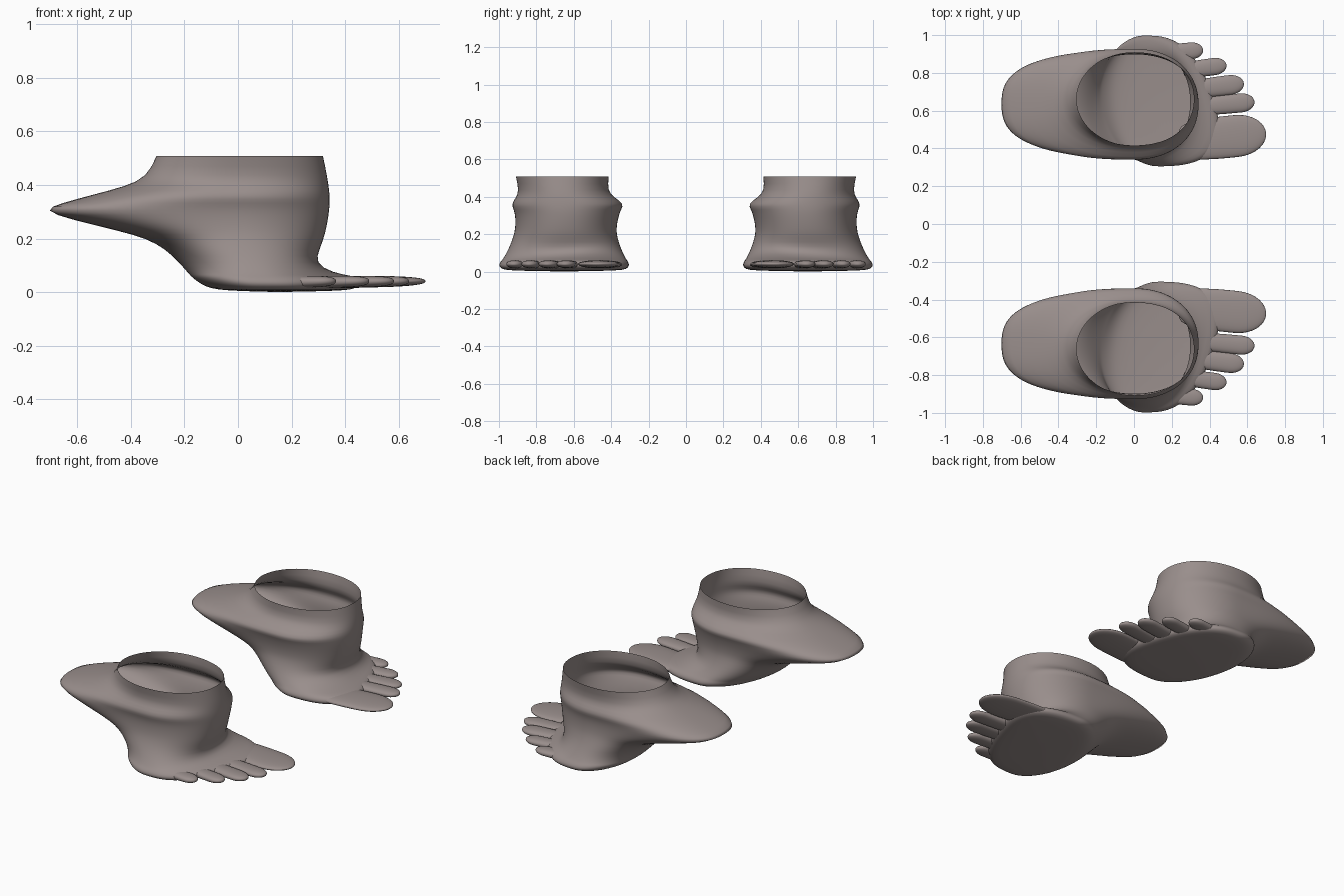
import bpy, bmesh, math

if "Cube" in bpy.data.objects:
    bpy.data.objects.remove(bpy.data.objects["Cube"])

skin = bpy.data.materials.new("warm grey skin")
skin.diffuse_color = (0.32, 0.272, 0.262, 1)
skin.use_nodes = True
skin.node_tree.nodes["Principled BSDF"].inputs["Base Color"].default_value = skin.diffuse_color


def finish(name, bm):
    """Turn a bmesh into a smooth object, mirrored to make the opposite foot."""
    bmesh.ops.recalc_face_normals(bm, faces=bm.faces)
    mesh = bpy.data.meshes.new(name)
    bm.to_mesh(mesh)
    bm.free()
    mesh.materials.append(skin)
    mesh.shade_smooth()
    ob = bpy.data.objects.new(name, mesh)
    bpy.context.collection.objects.link(ob)
    sub = ob.modifiers.new("smooth", 'SUBSURF')
    sub.levels = sub.render_levels = 1
    mirror = ob.modifiers.new("other_foot", 'MIRROR')
    mirror.use_axis = (False, True, False)
    mirror.use_clip = False
    mirror.use_mirror_merge = False
    return ob


def bridge(bm, rings):
    for a, b in zip(rings, rings[1:]):
        n = len(a)
        for i in range(n):
            bm.faces.new((a[i], a[(i + 1) % n], b[(i + 1) % n], b[i]))


def fan(bm, ring, co):
    tip = bm.verts.new(co)
    for i in range(len(ring)):
        bm.faces.new((ring[i], ring[(i + 1) % len(ring)], tip))


def spow(v, n):
    return math.copysign(abs(v) ** (2 / n), v)


# Ankle profile: height, back x, front x, inner y, outer y
PROFILE = [
    (0.006, -0.04, 0.38, 0.35, 0.955),
    (0.014, -0.1, 0.41, 0.318, 0.985),
    (0.03, -0.135, 0.425, 0.302, 1.002),
    (0.048, -0.16, 0.425, 0.306, 0.996),
    (0.061, -0.175, 0.405, 0.315, 0.985),
    (0.071, -0.185, 0.345, 0.322, 0.977),
    (0.11, -0.22, 0.288, 0.342, 0.954),
    (0.16, -0.27, 0.305, 0.36, 0.933),
    (0.2, -0.34, 0.32, 0.37, 0.92),
    (0.23, -0.45, 0.328, 0.371, 0.914),
    (0.27, -0.62, 0.336, 0.366, 0.912),
    (0.306, -0.735, 0.341, 0.356, 0.915),
    (0.332, -0.66, 0.343, 0.347, 0.922),
    (0.362, -0.55, 0.343, 0.33, 0.934),
    (0.395, -0.42, 0.339, 0.38, 0.91),
    (0.43, -0.34, 0.334, 0.42, 0.893),
    (0.508, -0.305, 0.318, 0.413, 0.91),
]


def ankle_shell(sides=48):
    bm = bmesh.new()
    rings = []
    for z, xb, xf, y0, y1 in PROFILE:
        cy, hy = (y0 + y1) / 2, (y1 - y0) / 2
        low = min(1, max(0, (0.09 - z) / 0.03))               # forefoot blend
        xc = max(0.0, 0.12 * (1 - z / 0.16))                  # widest point
        power = 2 + 0.7 * math.exp(-((z - 0.3) / 0.09) ** 2)  # squarer heel lobe
        ring = []
        for i in range(sides):
            t = math.tau * i / sides
            c, s = math.cos(t), math.sin(t)
            n = power if c < 0 else 2.15 + 0.5 * low
            y = cy + hy * spow(s, n)
            x = xc + (xf - xc if c > 0 else xc - xb) * spow(c, n)
            x -= 0.3 * low * (y - cy) * (0.35 + 0.65 * max(0, c))  # toe line slope
            ring.append(bm.verts.new((x, y, z)))
        rings.append(ring)
    bridge(bm, rings)
    fan(bm, rings[0], (0.15, 0.65, 0.0))      # flat sole; the top stays open
    return finish("foot_and_ankle", bm)


# Flattened, round-tipped toe running from a base inside the foot
def toe(name, base, tip, half_width, sides=14):
    bm = bmesh.new()
    dx, dy = tip[0] - base[0], tip[1] - base[1]
    length = math.hypot(dx, dy)
    ux, uy = dx / length, dy / length
    cap = half_width * 1.3
    stations = [(0, 0.8), (length * 0.25, 0.98), (length - cap * 1.25, 1.0)]
    stations += [(length - cap * (1 - math.sin(a)), math.cos(a))
                 for a in (0.1, 0.45, 0.8, 1.1, 1.35)]
    rings = []
    for d, k in stations:
        f = d / length
        w, h = half_width * k, (0.026 - 0.007 * f) * k ** 0.7
        zc = 0.037 + 0.004 * f
        ring = []
        for i in range(sides):
            t = math.tau * i / sides
            off = w * spow(math.cos(t), 2.3)
            ring.append(bm.verts.new((base[0] + ux * d - uy * off,
                                      base[1] + uy * d + ux * off,
                                      zc + h * spow(math.sin(t), 2.3))))
        rings.append(ring)
    bridge(bm, rings)
    fan(bm, rings[0], (base[0], base[1], 0.037))
    fan(bm, rings[-1], (tip[0], tip[1], 0.041))
    return finish(name, bm)


ankle_shell()
toe("big_toe", (0.24, 0.435), (0.7, 0.482), 0.115)
toe("second_toe", (0.325, 0.618), (0.638, 0.648), 0.052)
toe("third_toe", (0.31, 0.712), (0.582, 0.745), 0.054)
toe("fourth_toe", (0.26, 0.812), (0.49, 0.842), 0.047)
toe("little_toe", (0.165, 0.905), (0.366, 0.922), 0.046)
